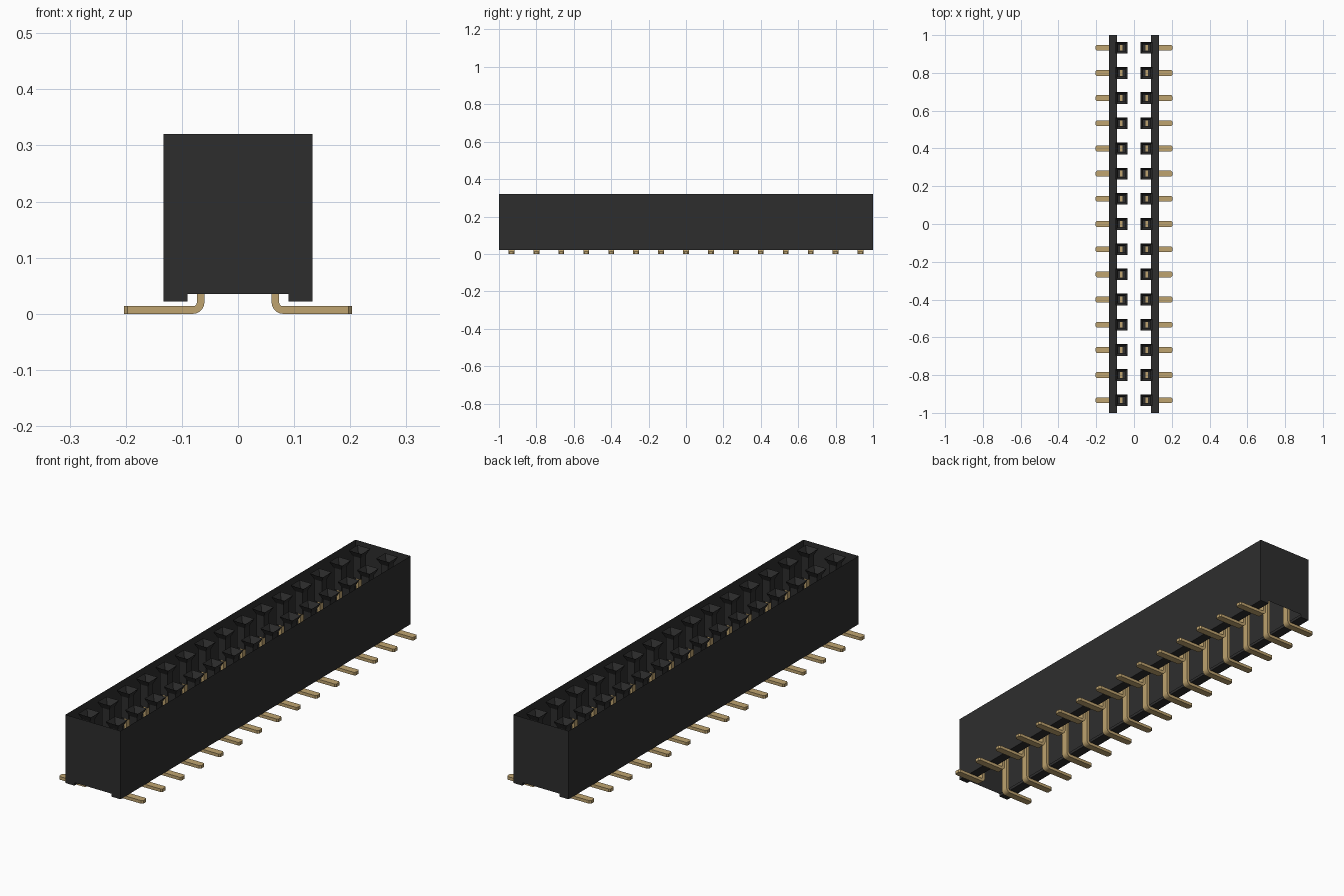
import bpy, bmesh, math

cube = bpy.data.objects.get("Cube")
if cube:
    bpy.data.objects.remove(cube, do_unlink=True)


def material(name, rgb, rough):
    m = bpy.data.materials.new(name)
    m.use_nodes = True
    m.diffuse_color = (*rgb, 1)
    b = m.node_tree.nodes["Principled BSDF"]
    b.inputs["Base Color"].default_value = (*rgb, 1)
    b.inputs["Roughness"].default_value = rough
    return m


BLACK = material("black plastic", (0.027, 0.027, 0.027), 0.6)
GOLD = material("gold contact", (0.52, 0.37, 0.16), 0.5)

COUNT, PITCH = 15, 0.1333
ROW_X = 0.0667
TOP, FLOOR, BASE, RIB = 0.32, 0.20, 0.035, 0.022
HALF_W, HALF_L, RIB_X = 0.133, 1.0, 0.09
ROWS = [(side, (i - (COUNT - 1) / 2) * PITCH) for side in (-1, 1) for i in range(COUNT)]


def finish(bm, name, mat):
    me = bpy.data.meshes.new(name)
    bm.to_mesh(me)
    bm.free()
    me.materials.append(mat)
    ob = bpy.data.objects.new(name, me)
    bpy.context.collection.objects.link(ob)
    return ob


# Housing shell: side walls, foot ribs and end walls, open at top and underneath
bm = bmesh.new()
half = [(HALF_W, TOP), (HALF_W, RIB), (RIB_X, RIB), (RIB_X, BASE)]
outline = half + [(-x, z) for x, z in reversed(half)]
front, back = [[bm.verts.new((x, y, z)) for x, z in outline] for y in (-HALF_L, HALF_L)]
bm.faces.new(front)
bm.faces.new(back[::-1])
for i in (0, 1, 2, 4, 5, 6):
    bm.faces.new((front[i + 1], front[i], back[i], back[i + 1]))
bmesh.ops.recalc_face_normals(bm, faces=bm.faces)
finish(bm, "housing", BLACK)

# Sockets: square funnel narrowing into a shaft with a floor
bm = bmesh.new()
for side, y in ROWS:
    rings = []
    for r, z in ((0.031, TOP), (0.018, TOP - 0.026), (0.018, FLOOR)):
        rings.append([bm.verts.new((side * ROW_X + r * a, y + r * b, z))
                      for a, b in ((-1, -1), (1, -1), (1, 1), (-1, 1))])
    for lo, hi in zip(rings[1:], rings):
        for k in range(4):
            n = (k + 1) % 4
            bm.faces.new((hi[k], hi[n], lo[n], lo[k]))
    bm.faces.new(rings[-1])
finish(bm, "sockets", BLACK)

# Pins: upright contact, rounded bend and flat foot pointing outward
T, W, TIP = 0.0135, 0.0155, 0.203
X_IN = ROW_X - T / 2
R_OUT, R_IN = 0.020, 0.0065
CENTRE = (X_IN + R_OUT, R_OUT)


def arc(r):
    return [(CENTRE[0] - r * math.cos(a), CENTRE[1] - r * math.sin(a))
            for a in (math.radians(18 * k) for k in range(6))]


CHAMFER = 0.006
outer = [(X_IN, FLOOR + 0.001)] + arc(R_OUT) + [(TIP - CHAMFER, 0), (TIP, 0)]
inner = [(X_IN + T, FLOOR + 0.001)] + arc(R_IN) + [(TIP - CHAMFER, T), (TIP, T)]
bm = bmesh.new()
for side, y in ROWS:
    sections = []
    for i, (p, q) in enumerate(zip(outer, inner)):
        w = W * 0.6 if i == len(outer) - 1 else W
        sections.append([bm.verts.new((side * x, y + s * w, z))
                         for (x, z), s in ((p, -1), (p, 1), (q, 1), (q, -1))])
    for a, b in zip(sections, sections[1:]):
        for k in range(4):
            n = (k + 1) % 4
            bm.faces.new((a[k], a[n], b[n], b[k]))
    bm.faces.new(sections[0])
    bm.faces.new(sections[-1])
bmesh.ops.recalc_face_normals(bm, faces=bm.faces)
pins = finish(bm, "pins", GOLD)

# Smooth only the bends
bpy.ops.object.select_all(action="DESELECT")
pins.select_set(True)
bpy.context.view_layer.objects.active = pins
bpy.ops.object.shade_smooth_by_angle(angle=math.radians(30))
